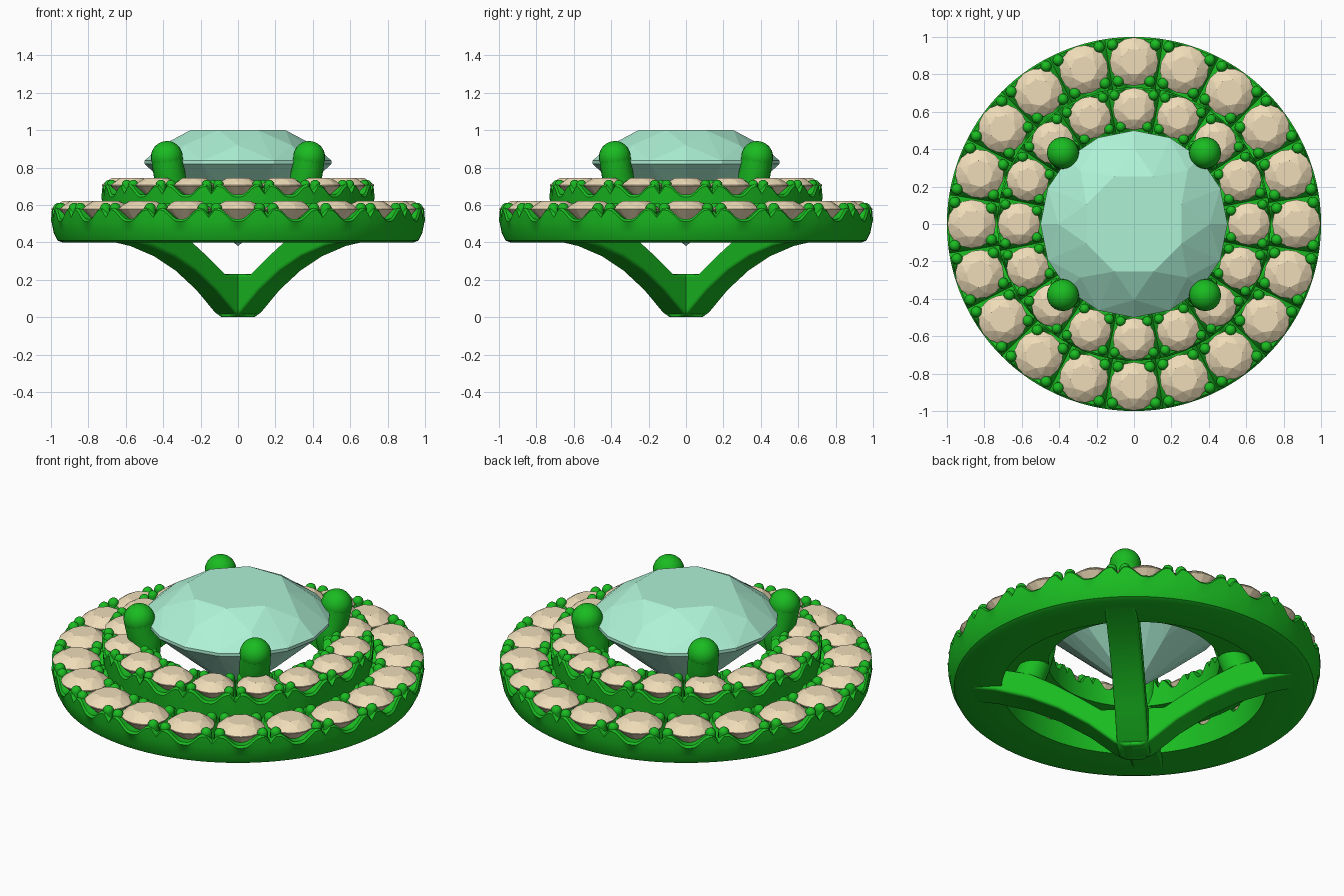
import bpy, bmesh, math
from mathutils import Matrix, Vector

if "Cube" in bpy.data.objects:
    bpy.data.objects.remove(bpy.data.objects["Cube"])

def material(name, col):
    m = bpy.data.materials.new(name)
    m.diffuse_color = (*col, 1)
    m.use_nodes = True
    m.node_tree.nodes["Principled BSDF"].inputs["Base Color"].default_value = m.diffuse_color
    return m

METAL = material("green_metal", (0.01, 0.50, 0.015))
MINT = material("mint_gem", (0.42, 0.88, 0.67))
CREAM = material("cream_stone", (0.86, 0.72, 0.48))

def finish(name, bm, mat, smooth=None):
    bmesh.ops.recalc_face_normals(bm, faces=bm.faces)
    me = bpy.data.meshes.new(name)
    bm.to_mesh(me)
    bm.free()
    ob = bpy.data.objects.new(name, me)
    bpy.context.collection.objects.link(ob)
    me.materials.append(mat)
    if smooth:
        bpy.ops.object.select_all(action='DESELECT')
        ob.select_set(True)
        bpy.context.view_layer.objects.active = ob
        bpy.ops.object.shade_smooth_by_angle(angle=math.radians(smooth))
    return ob

def polar(r, a, z):
    return Vector((r * math.cos(a), r * math.sin(a), z))

# Round brilliant cut: rings of points (radius, z, count, turn) wrapped in a hull
def add_gem(bm, R, table, girdle, culet, matrix=Matrix()):
    h, t = table - girdle, R * 0.035
    rings = [(R * 0.55, table, 8, 0.5), (R * 0.81, girdle + h * 0.53, 8, 0),
             (R, girdle + t * 0.4, 16, 0), (R, girdle - t * 0.6, 16, 0),
             (R * 0.5, girdle - (girdle - culet) * 0.525, 8, 0)]
    pts = [polar(r, (i + o) * math.tau / n, z) for r, z, n, o in rings for i in range(n)]
    pts.append(Vector((0, 0, culet)))
    vs = [bm.verts.new(matrix @ p) for p in pts]
    bmesh.ops.convex_hull(bm, input=vs)

# Sweep of a closed profile whose top edge dips in front of every stone
def halo_body(name, count, profile, low, high):
    bm = bmesh.new()
    n = count * 20
    rows = []
    for i in range(n):
        d = abs((i / 20 + 0.5) % 1 - 0.5) * 2          # 0 at a stone, 1 between stones
        k = min(1, max(0, (d - 0.1) / 0.6))
        top = low + (high - low) * k * k * (3 - 2 * k)
        if d > 0.8:
            top -= (d - 0.8) * 0.2                      # groove between the prong pair
        a = math.tau * i / n
        rows.append([bm.verts.new(polar(r, a, top + z if rel else z)) for r, z, rel in profile])
    m = len(profile)
    for i in range(n):
        p, q = rows[i], rows[(i + 1) % n]
        for j in range(m):
            bm.faces.new((p[j], q[j], q[(j + 1) % m], p[(j + 1) % m]))
    return finish(name, bm, METAL, 40)

# Ring of stones
def halo_stones(name, count, ring, R, table, girdle, culet):
    bm = bmesh.new()
    for i in range(count):
        a = math.tau * i / count
        M = Matrix.Rotation(a, 4, 'Z') @ Matrix.Translation((ring, 0, 0))
        add_gem(bm, R, table, girdle, culet, M)
    finish(name, bm, CREAM)

# Bead prongs in pairs between neighbouring stones
def halo_prongs(name, count, radii, size, gap, bottom, top):
    bm = bmesh.new()
    for i in range(count):
        a = math.tau * (i + 0.5) / count
        for r in radii:
            for s in (-1, 1):
                p = polar(r, a + s * gap / r, top - size)
                bmesh.ops.create_uvsphere(bm, u_segments=12, v_segments=8, radius=size,
                                          matrix=Matrix.Translation(p))
                h = top - size - bottom
                bmesh.ops.create_cone(bm, cap_ends=True, segments=12, radius1=size, radius2=size,
                                      depth=h, matrix=Matrix.Translation(p - Vector((0, 0, h / 2))))
    finish(name, bm, METAL, 50)

# Outer tier
halo_body("outer_halo", 20, [
    (0.71, 0.40, 0), (0.94, 0.40, 0), (0.965, 0.41, 0), (0.985, 0.45, 0), (0.997, 0.51, 0),
    (1.0, -0.012, 1), (0.99, 0, 1), (0.87, -0.01, 1), (0.75, 0, 1), (0.71, 0, 1)], 0.525, 0.585)
halo_stones("outer_stones", 20, 0.868, 0.13, 0.622, 0.578, 0.45)
halo_prongs("outer_prongs", 20, (0.965, 0.768), 0.03, 0.036, 0.50, 0.612)

# Inner tier
halo_body("inner_halo", 16, [
    (0.46, 0.55, 0), (0.72, 0.55, 0), (0.725, 0.60, 0), (0.73, -0.012, 1), (0.72, 0, 1),
    (0.61, -0.01, 1), (0.48, 0, 1), (0.46, -0.012, 1)], 0.655, 0.71)
halo_stones("inner_stones", 16, 0.615, 0.113, 0.745, 0.705, 0.60)
halo_prongs("inner_prongs", 16, (0.695, 0.525), 0.027, 0.032, 0.63, 0.735)

# Centre gem
bm = bmesh.new()
add_gem(bm, 0.5, 1.0, 0.83, 0.38)
finish("centre_gem", bm, MINT)

# Crossed support bars on the diagonals
side = [(0.05, 0.0), (0.10, 0.025), (0.24, 0.145), (0.40, 0.25), (0.56, 0.325), (0.74, 0.38),
        (0.92, 0.41), (0.92, 0.47), (0.72, 0.51), (0.55, 0.47), (0.42, 0.40), (0.29, 0.315), (0.17, 0.23)]
outline = side + [(-r, z) for r, z in reversed(side)]
for k, label in ((1, "left"), (3, "right")):
    bm = bmesh.new()
    M = Matrix.Rotation(k * math.pi / 4, 4, 'Z')
    f = bm.faces.new([bm.verts.new(M @ Vector((r, -0.085, z))) for r, z in outline])
    ext = bmesh.ops.extrude_face_region(bm, geom=[f])
    bmesh.ops.translate(bm, vec=M.to_3x3() @ Vector((0, 0.17, 0)),
                        verts=[v for v in ext['geom'] if isinstance(v, bmesh.types.BMVert)])
    bmesh.ops.triangulate(bm, faces=[g for g in bm.faces if len(g.verts) > 4])
    bar = finish(f"support_bar_{label}", bm, METAL, 40)
    bev = bar.modifiers.new("round_edges", 'BEVEL')
    bev.width, bev.segments = 0.035, 4
    bev.limit_method, bev.angle_limit = 'ANGLE', math.radians(50)

# Four claws holding the centre gem
path = [(0.58, 0.44), (0.53, 0.58), (0.505, 0.70), (0.525, 0.79), (0.538, 0.857)]
for k in range(4):
    a = math.pi / 4 + k * math.pi / 2
    cu = bpy.data.curves.new(f"claw_{k + 1}", 'CURVE')
    cu.dimensions = '3D'
    cu.bevel_depth, cu.bevel_resolution, cu.use_fill_caps = 0.084, 6, True
    sp = cu.splines.new('BEZIER')
    sp.bezier_points.add(len(path) - 1)
    for bp, (r, z) in zip(sp.bezier_points, path):
        bp.co = polar(r, a, z)
        bp.handle_left_type = bp.handle_right_type = 'AUTO'
    cu.materials.append(METAL)
    bpy.context.collection.objects.link(bpy.data.objects.new(f"claw_{k + 1}", cu))
    bm = bmesh.new()
    bmesh.ops.create_uvsphere(bm, u_segments=24, v_segments=16, radius=0.085,
                              matrix=Matrix.Translation(polar(0.538, a, 0.857)))
    finish(f"claw_tip_{k + 1}", bm, METAL, 60)
